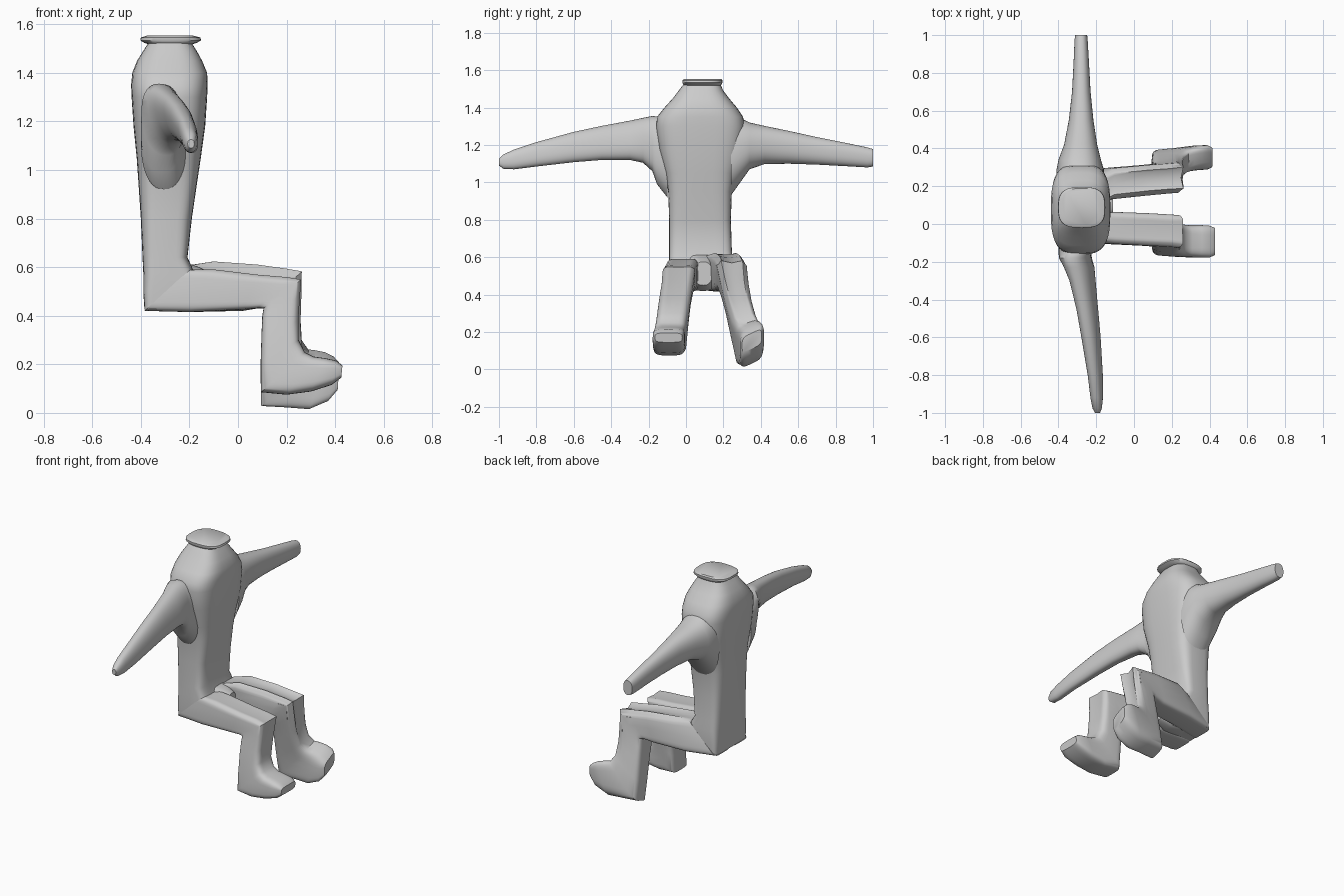
import bpy, bmesh, math
from mathutils import Vector

grey = bpy.data.materials.new("plain grey")
grey.diffuse_color = (0.6, 0.6, 0.6, 1)


def loft(name, rings, n=40, angle=40):
    """Skin superellipse rings: (centre, half-axis u, half-axis v, power, fold depth)."""
    bm = bmesh.new()
    loops = []
    for c, u, v, p, fold in rings:
        c, u, v = Vector(c), Vector(u), Vector(v)
        loop = []
        for i in range(n):
            t = 2 * math.pi * i / n
            a, b = math.cos(t), math.sin(t)
            ca = math.copysign(abs(a) ** (2 / p), a)
            sb = math.copysign(abs(b) ** (2 / p), b)
            if a > 0.2:  # cloth folds on the upper / front side only
                ca -= fold * (0.5 + 0.5 * math.cos(sb * 14))
            loop.append(bm.verts.new(c + u * ca + v * sb))
        loops.append(loop)
    for l0, l1 in zip(loops, loops[1:]):
        for i in range(n):
            j = (i + 1) % n
            bm.faces.new((l0[i], l0[j], l1[j], l1[i]))
    bm.faces.new(loops[0][::-1])
    bm.faces.new(loops[-1])
    bmesh.ops.recalc_face_normals(bm, faces=bm.faces)
    me = bpy.data.meshes.new(name)
    bm.to_mesh(me)
    bm.free()
    me.materials.append(grey)
    ob = bpy.data.objects.new(name, me)
    bpy.context.collection.objects.link(ob)
    bpy.ops.object.select_all(action='DESELECT')
    ob.select_set(True)
    bpy.context.view_layer.objects.active = ob
    bpy.ops.object.shade_smooth_by_angle(angle=math.radians(angle))
    return ob


def level(z, x0, x1, y0, y1, p):
    """Horizontal ring."""
    return ((x0 + x1) / 2, (y0 + y1) / 2, z), ((x1 - x0) / 2, 0, 0), (0, (y1 - y0) / 2, 0), p, 0


def across(y, x0, x1, z0, z1, lean=0.0, p=2.3):
    """Ring facing along y; lean shifts its lower edge forward."""
    return (((x0 + x1) / 2, y, (z0 + z1) / 2), ((x1 - x0) / 2, 0, 0),
            (-lean, 0, (z1 - z0) / 2), p, 0)


def limb(a, b, y0, y1, p=5, fold=0, roll=0):
    """Leg ring between upper/front point a and lower/back point b (x, z)."""
    return (((a[0] + b[0]) / 2, (y0 + y1) / 2, (a[1] + b[1]) / 2),
            ((a[0] - b[0]) / 2, 0, (a[1] - b[1]) / 2), (0, (y1 - y0) / 2, roll), p, fold)


# torso with squared hips and tapering shoulders
loft("torso", [level(*r) for r in (
    (0.425, -.385, -.19, -.085, .245, 9),
    (0.50, -.39, -.17, -.09, .25, 8),
    (0.58, -.39, -.18, -.09, .25, 6),
    (0.64, -.393, -.208, -.09, .245, 5),
    (0.80, -.40, -.19, -.09, .24, 4.5),
    (0.95, -.41, -.168, -.095, .245, 4),
    (1.05, -.417, -.153, -.11, .262, 3.6),
    (1.18, -.43, -.135, -.145, .30, 3.4),
    (1.30, -.438, -.127, -.16, .315, 3.2),
    (1.35, -.44, -.125, -.155, .305, 3.1),
    (1.40, -.435, -.127, -.115, .272, 3),
    (1.45, -.415, -.148, -.07, .23, 3),
    (1.49, -.39, -.17, -.04, .20, 3),
    (1.522, -.37, -.19, -.015, .185, 3))])

# neck opening with a turned-out rim
loft("neck_rim", [level(*r) for r in (
    (1.515, -.36, -.195, -.005, .18, 3),
    (1.523, -.385, -.17, -.015, .19, 3),
    (1.533, -.402, -.152, -.02, .195, 3),
    (1.545, -.40, -.155, -.02, .195, 3),
    (1.553, -.375, -.185, -.01, .188, 3.2))])

# arms, each a tapering sleeve
loft("right_arm", [across(*r) for r in (
    (-.10, -.40, -.21, .92, 1.33),
    (-.155, -.40, -.225, .99, 1.352),
    (-.18, -.395, -.225, 1.06, 1.355, .015),
    (-.23, -.365, -.215, 1.105, 1.345, .025),
    (-.30, -.335, -.21, 1.12, 1.33, .025),
    (-.45, -.30, -.195, 1.12, 1.302, .02),
    (-.60, -.275, -.18, 1.108, 1.27, .015),
    (-.80, -.243, -.167, 1.085, 1.215, .01),
    (-.92, -.23, -.165, 1.07, 1.175, .005),
    (-.975, -.22, -.17, 1.072, 1.15),
    (-1.0, -.207, -.18, 1.09, 1.125))])
loft("left_arm", [across(*r) for r in (
    (.24, -.41, -.16, .93, 1.37),
    (.29, -.41, -.16, 1.00, 1.345),
    (.34, -.40, -.175, 1.07, 1.32),
    (.42, -.37, -.195, 1.098, 1.302),
    (.55, -.345, -.215, 1.10, 1.275),
    (.70, -.328, -.23, 1.095, 1.242),
    (.85, -.32, -.238, 1.087, 1.212),
    (.97, -.315, -.245, 1.08, 1.187),
    (1.0, -.312, -.248, 1.085, 1.178))])

# right leg: hip, thigh, bent knee, shin and boot
loft("right_leg", [limb(*r) for r in (
    ((-.20, .59), (-.385, .42), -.09, .07, 7),
    ((-.10, .592), (-.20, .415), -.105, .065, 6, .03),
    ((.08, .57), (.02, .425), -.115, .058, 6, .05),
    ((.20, .56), (.08, .43), -.12, .052, 6, .06),
    ((.262, .55), (.105, .43), -.125, .048, 7, .06),
    ((.256, .48), (.10, .40), -.13, .04, 6, .06),
    ((.25, .38), (.097, .33), -.145, .025, 5, .03),
    ((.25, .30), (.093, .20), -.158, .012, 4.5),
    ((.275, .25), (.095, .085), -.168, .002, 5),
    ((.31, .232), (.20, .075), -.175, -.005, 4.5),
    ((.36, .225), (.30, .088), -.178, -.005, 4),
    ((.405, .215), (.385, .115), -.178, -.008, 4),
    ((.43, .195), (.425, .145), -.165, -.02, 4))])

# left leg: wider stance, deeper folds, boot rolled outward
loft("left_leg", [limb(*r) for r in (
    ((-.19, .61), (-.385, .42), .09, .25, 7),
    ((-.10, .625), (-.20, .415), .13, .295, 6, .10),
    ((.08, .612), (.02, .42), .15, .312, 6, .14),
    ((.20, .595), (.08, .43), .16, .32, 6, .18),
    ((.265, .585), (.105, .43), .165, .325, 7, .20),
    ((.262, .48), (.10, .38), .185, .335, 6, .18),
    ((.26, .38), (.097, .30), .21, .35, 5, .12, .01),
    ((.265, .29), (.093, .16), .24, .375, 4.5, .03, .02),
    ((.29, .25), (.095, .04), .265, .395, 5, 0, .022),
    ((.32, .245), (.20, .035), .278, .405, 4.5, 0, .025),
    ((.36, .235), (.29, .03), .285, .415, 4, 0, .03),
    ((.395, .215), (.37, .065), .288, .418, 4, 0, .03),
    ((.415, .195), (.41, .11), .30, .405, 4, 0, .025))])

# rounded cloth between the thighs
loft("lap_cloth", [limb(*r) for r in (
    ((-.22, .62), (-.30, .425), -.02, .18, 4),
    ((-.16, .60), (-.18, .42), .02, .16, 3),
    ((-.11, .575), (-.11, .45), .045, .14, 2.5))])
